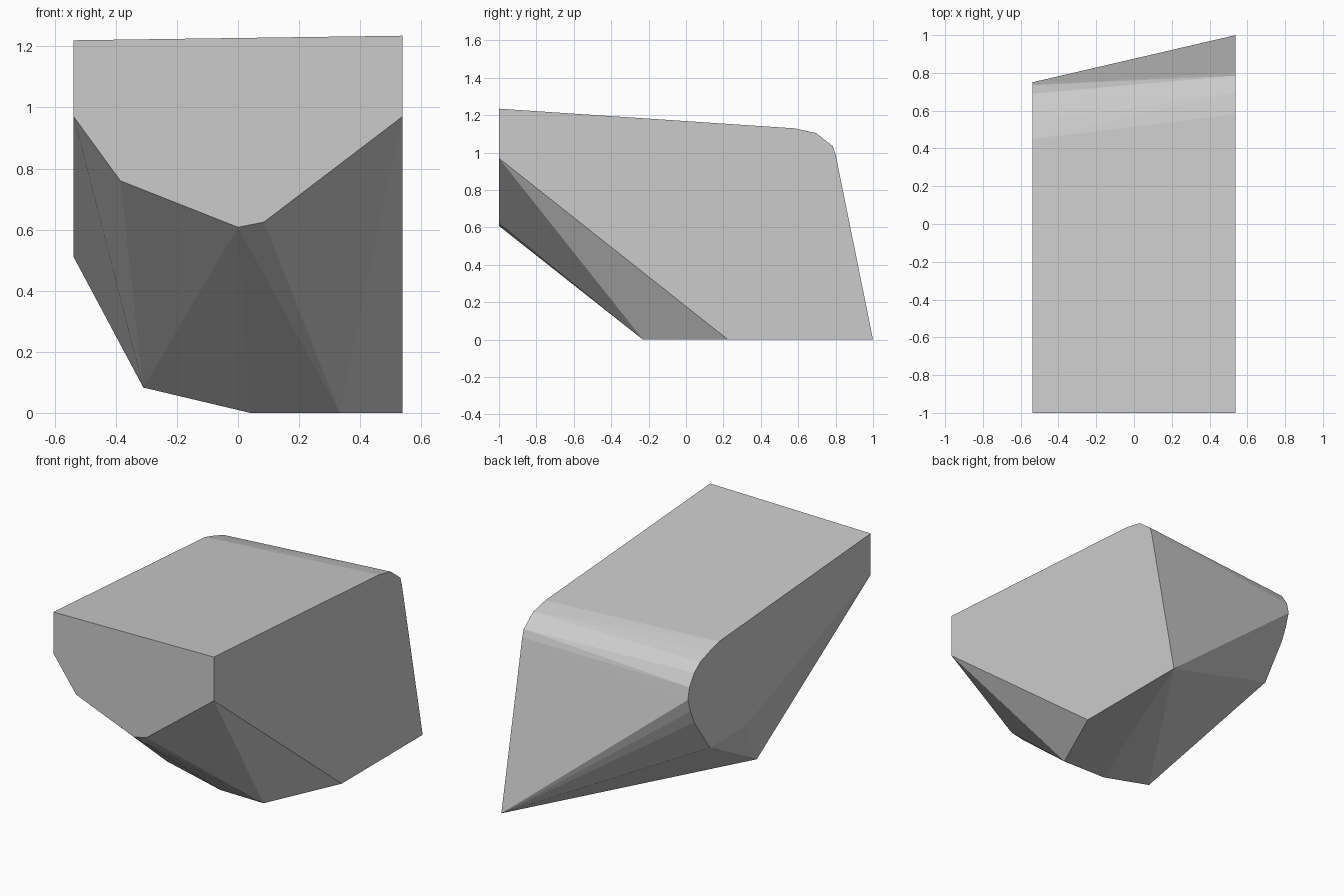
import bpy, bmesh

if "Cube" in bpy.data.objects:
    bpy.data.objects.remove(bpy.data.objects["Cube"])

# Outline of the flat right side, as (y, z)
right_side = [(-1, 0.97), (-1, 1.235), (0.58, 1.13), (0.695, 1.105),
              (0.785, 1.035), (0.80, 0.99), (1.0, 0.0), (0.225, 0.0)]

# Outline of the flat left side with its rounded back, as (y, z)
left_side = [(-1, 0.97), (-1, 1.22), (0.45, 1.12), (0.54, 1.095),
             (0.63, 1.065), (0.69, 1.02), (0.735, 0.95), (0.75, 0.88),
             (0.725, 0.80), (0.69, 0.72), (0.54, 0.51), (0.20, 0.51)]

# Lower corners of the front face, as (x, z)
front_edge = [(-0.385, 0.76), (0.0, 0.608), (0.085, 0.625)]

# Corners of the underside
underside = [(0.333, -0.23, 0.0), (0.04, -0.225, 0.0), (-0.31, -0.235, 0.083)]

points = [(0.538, y, z) for y, z in right_side]
points += [(-0.538, y, z) for y, z in left_side]
points += [(x, -1, z) for x, z in front_edge]
points += underside

# Wrap the corners in one closed faceted block
bm = bmesh.new()
for p in points:
    bm.verts.new(p)
hull = bmesh.ops.convex_hull(bm, input=bm.verts[:])
loose = [v for v in bm.verts if not v.link_faces]
bmesh.ops.delete(bm, geom=loose, context='VERTS')
bmesh.ops.dissolve_limit(bm, angle_limit=0.005, verts=bm.verts[:], edges=bm.edges[:])
bmesh.ops.recalc_face_normals(bm, faces=bm.faces[:])

mesh = bpy.data.meshes.new("faceted_block")
bm.to_mesh(mesh)
bm.free()
block = bpy.data.objects.new("faceted_block", mesh)
bpy.context.collection.objects.link(block)

# Plain grey
grey = bpy.data.materials.new("light_grey")
grey.diffuse_color = (0.6, 0.6, 0.6, 1)
grey.use_nodes = True
grey.node_tree.nodes["Principled BSDF"].inputs["Base Color"].default_value = grey.diffuse_color
mesh.materials.append(grey)
